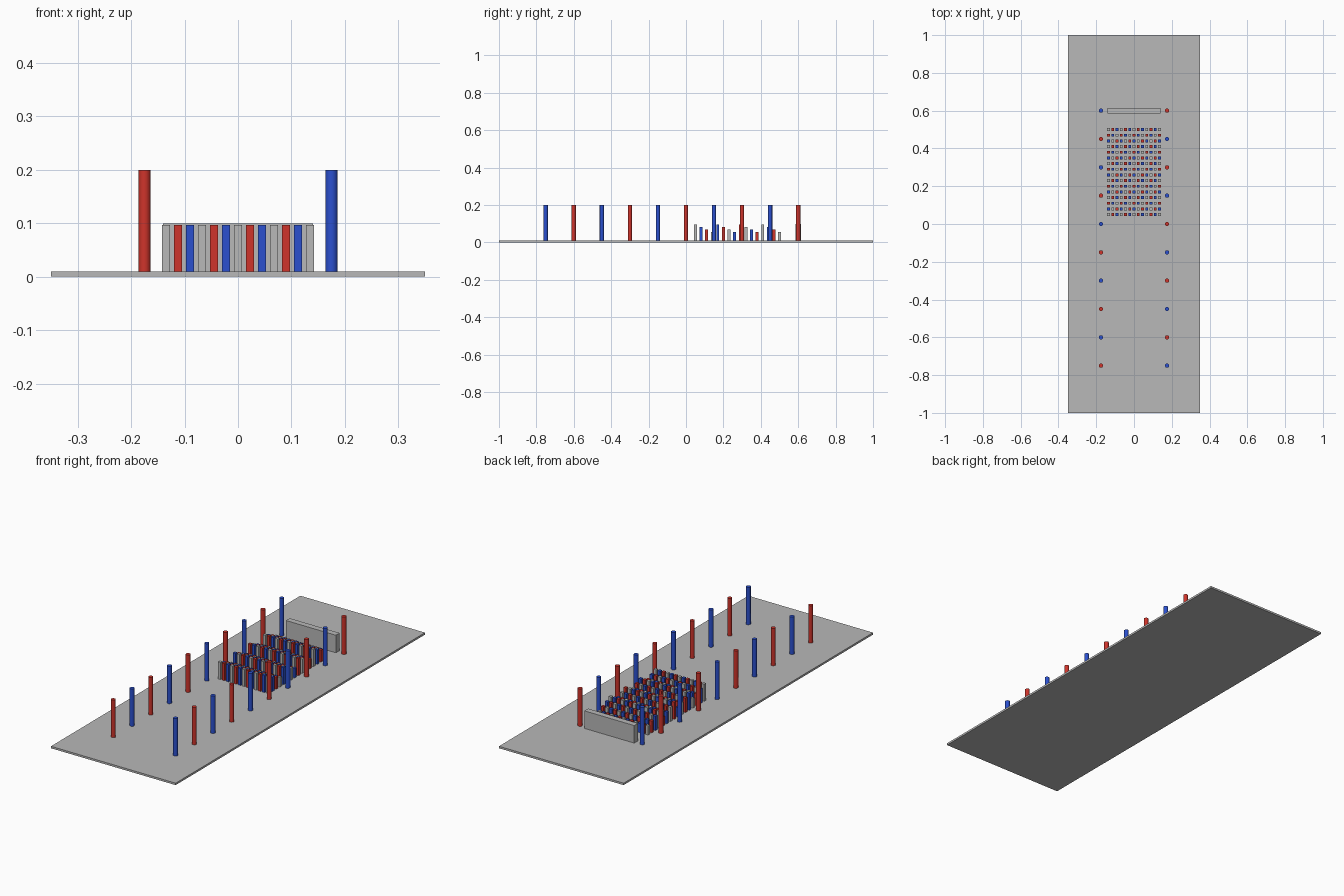
import bpy, bmesh
from mathutils import Matrix

if "Cube" in bpy.data.objects:
    bpy.data.objects.remove(bpy.data.objects["Cube"])


def material(name, rgb):
    m = bpy.data.materials.new(name)
    m.diffuse_color = (*rgb, 1)
    m.use_nodes = True
    m.node_tree.nodes["Principled BSDF"].inputs["Base Color"].default_value = m.diffuse_color
    return m


grey = material("grey", (0.48, 0.48, 0.48))
red = material("red", (0.62, 0.034, 0.024))
blue = material("blue", (0.024, 0.08, 0.62))
MATS = [grey, red, blue]
FLOOR = 0.01


def add_box(bm, x, y, z0, sx, sy, z1, mat=0):
    """Upright box standing from z0 to z1 around (x, y)."""
    m = Matrix.Translation((x, y, (z0 + z1) / 2)) @ Matrix.Diagonal((sx, sy, z1 - z0, 1))
    verts = bmesh.ops.create_cube(bm, size=1, matrix=m)["verts"]
    for f in {f for v in verts for f in v.link_faces}:
        f.material_index = mat


def add_pole(bm, x, y, mat):
    """Round marker pole with smooth sides and flat caps."""
    m = Matrix.Translation((x, y, (FLOOR + 0.2) / 2))
    verts = bmesh.ops.create_cone(bm, cap_ends=True, segments=16, radius1=0.0112,
                                  radius2=0.0112, depth=0.2 - FLOOR, matrix=m)["verts"]
    for f in {f for v in verts for f in v.link_faces}:
        f.material_index = mat
        f.smooth = len(f.verts) == 4
    for e in {e for v in verts for e in v.link_edges}:
        e.smooth = all(f.smooth for f in e.link_faces)


def finish(name, bm):
    me = bpy.data.meshes.new(name)
    bm.to_mesh(me)
    bm.free()
    for m in MATS:
        me.materials.append(m)
    ob = bpy.data.objects.new(name, me)
    bpy.context.collection.objects.link(ob)


# Ground slab
bm = bmesh.new()
add_box(bm, 0, 0, 0, 0.7, 2, FLOOR)
finish("ground_slab", bm)

# Low wall behind the block of posts
bm = bmesh.new()
add_box(bm, 0, 0.6, FLOOR, 0.28, 0.03, 0.099)
finish("back_wall", bm)

# Two rows of tall poles, colours alternating along and across
for name, x, shift in (("left_poles", -0.175, 0), ("right_poles", 0.175, 1)):
    bm = bmesh.new()
    for i in range(10):
        add_pole(bm, x, -0.75 + 0.15 * i, 1 + (i + shift) % 2)
    finish(name, bm)

# Dense block of square posts: heights step down in groups of four rows
bm = bmesh.new()
for row in range(16):
    for col in range(13):
        add_box(bm, (col - 6) * 0.0225, 0.05 + 0.03 * row, FLOOR, 0.015, 0.015,
                0.0965 - 0.0133 * (row % 4), (col + 2 * row) % 3)
finish("post_block", bm)
